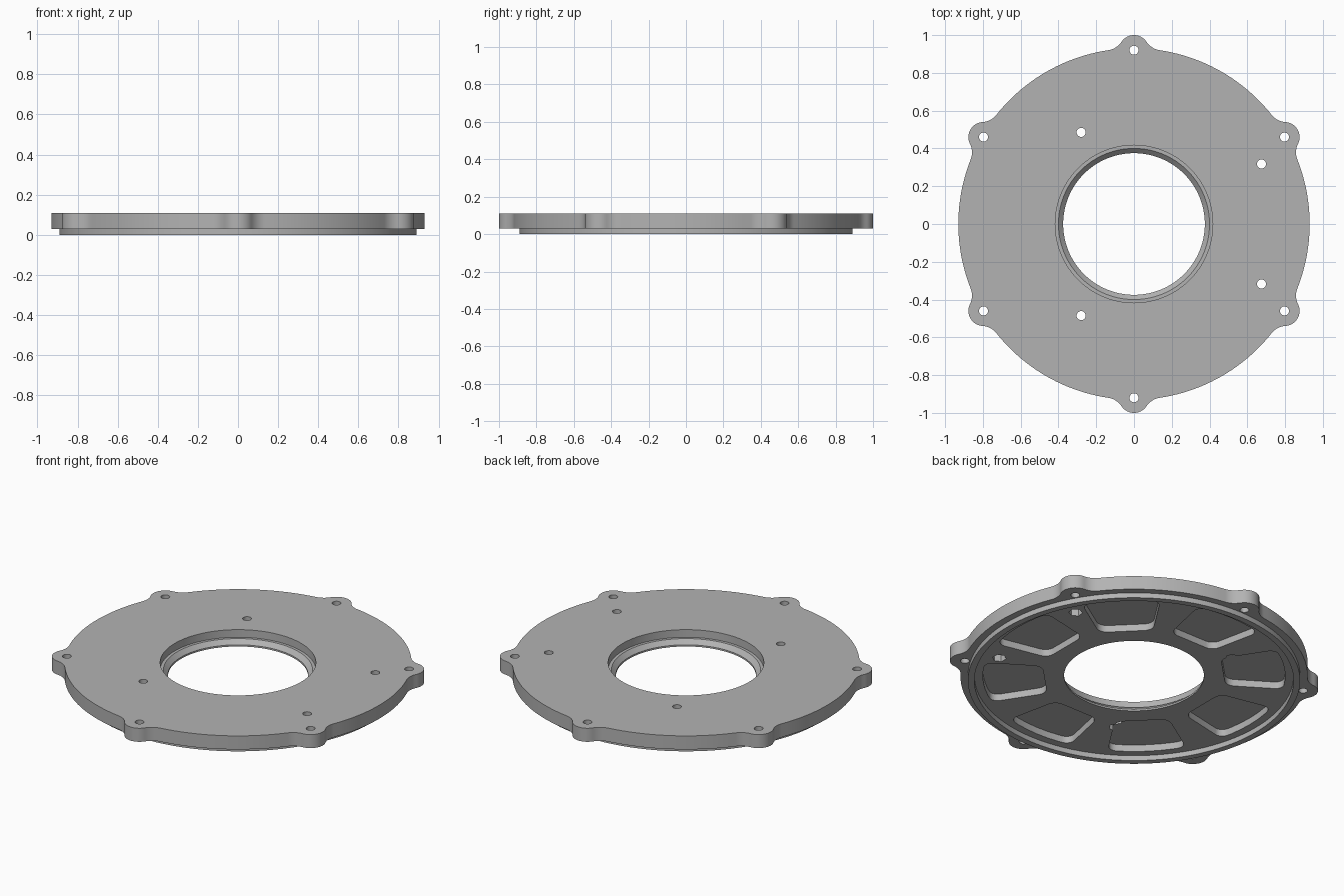
import bpy, bmesh
from math import sin, cos, pi, acos, atan2, hypot, radians

cube = bpy.data.objects.get("Cube")
if cube:
    bpy.data.objects.remove(cube)

Z_MID, Z_TOP = 0.03, 0.11

metal = bpy.data.materials.new("grey_metal")
metal.use_nodes = True
colour = (0.45, 0.45, 0.45, 1)
metal.diffuse_color = colour
metal.node_tree.nodes["Principled BSDF"].inputs["Base Color"].default_value = colour


def polar(r, a, cx=0, cy=0):
    return (cx + r * cos(a), cy + r * sin(a))


def prism(bm, pts, z0, z1, bevel=0, corners=()):
    """Extrude a 2D outline; optionally round chosen upright edges."""
    verts = [bm.verts.new((x, y, z0)) for x, y in pts]
    face = bm.faces.new(verts)
    ext = bmesh.ops.extrude_face_region(bm, geom=[face])["geom"]
    top = [g for g in ext if isinstance(g, bmesh.types.BMVert)]
    bmesh.ops.translate(bm, verts=top, vec=(0, 0, z1 - z0))
    if bevel:
        edges = [e for i in corners for e in verts[i].link_edges
                 if abs(e.verts[0].co.z - e.verts[1].co.z) > 1e-4]
        bmesh.ops.bevel(bm, geom=edges, offset=bevel, segments=5,
                        profile=0.5, affect='EDGES')


def lathe(bm, profile, steps=128, closed=False):
    """Spin (radius, z) points about z; cap the ends when closed."""
    rings = [[bm.verts.new((*polar(r, 2 * pi * i / steps), z)) for i in range(steps)]
             for r, z in profile]
    for a, b in zip(rings, rings[1:]):
        for i in range(steps):
            j = (i + 1) % steps
            bm.faces.new((a[i], a[j], b[j], b[i]))
    if closed:
        bm.faces.new(rings[0])
        bm.faces.new(rings[-1])


def finish(bm, name):
    bmesh.ops.recalc_face_normals(bm, faces=bm.faces)
    mesh = bpy.data.meshes.new(name)
    bm.to_mesh(mesh)
    bm.free()
    mesh.materials.append(metal)
    obj = bpy.data.objects.new(name, mesh)
    bpy.context.collection.objects.link(obj)
    return obj


def activate(obj):
    bpy.ops.object.select_all(action='DESELECT')
    obj.select_set(True)
    bpy.context.view_layer.objects.active = obj


def plate_outline(R=0.93, ear_at=0.92, ear_r=0.08, fillet=0.1):
    """Disc with six round ears blended in by concave fillets."""
    d1, d2 = R + fillet, ear_r + fillet
    a = acos((d1 * d1 + ear_at ** 2 - d2 * d2) / (2 * d1 * ear_at))
    fx, fy = polar(d1, a)
    to_ear = atan2(-fy, ear_at - fx)
    ear_start = to_ear + pi
    half = []
    for i in range(9):      # ear tip to fillet
        half.append(polar(ear_r, ear_start * i / 8, ear_at))
    start, end = to_ear, a - pi
    for i in range(1, 9):   # fillet to disc
        half.append(polar(fillet, start + (end - start) * i / 8, fx, fy))
    for i in range(1, 12):  # disc to halfway between ears
        half.append(polar(R, a + (pi / 6 - a) * i / 11))
    sector = [(x, -y) for x, y in reversed(half[1:-1])] + half
    out = []
    for k in range(6):
        t = radians(30 + 60 * k)
        out += [(x * cos(t) - y * sin(t), x * sin(t) + y * cos(t)) for x, y in sector]
    return out


# Main plate
bm = bmesh.new()
prism(bm, plate_outline(), Z_MID, Z_TOP)
plate = finish(bm, "flange_plate")

# Stepped, tapered centre bore
bm = bmesh.new()
lathe(bm, [(0.375, 0), (0.375, 0.04), (0.4, 0.065), (0.417, 0.065), (0.417, 0.15)],
      closed=True)
bore = finish(bm, "bore_cutter")

# Eight lightening pockets in the underside
bm = bmesh.new()
arc = [polar(0.81, radians(-15 + 5 * i)) for i in range(7)]
shape = [(0.48, 0.145), (0.48, -0.145)] + arc
for k in range(8):
    t = k * pi / 4
    pts = [(x * cos(t) - y * sin(t), x * sin(t) + y * cos(t)) for x, y in shape]
    prism(bm, pts, -0.05, 0.07, 0.045, (0, 1, 2, 8))
pockets = finish(bm, "pocket_cutter")

# Ear holes and inner screw holes
screws = [(-0.28, 0.485), (-0.28, -0.485), (0.675, 0.318), (0.675, -0.318)]
ears = [polar(0.92, radians(30 + 60 * k)) for k in range(6)]
bm = bmesh.new()
for x, y in screws + ears:
    prism(bm, [polar(0.024, 2 * pi * i / 24, x, y) for i in range(24)], -0.1, 0.2)
holes = finish(bm, "hole_cutter")

# Hexagonal nut recesses under the inner screw holes
bm = bmesh.new()
for x, y in screws:
    t = atan2(y, x)
    prism(bm, [polar(0.038, t + pi / 3 * i, x, y) for i in range(6)], -0.05, 0.085)
nuts = finish(bm, "nut_recess_cutter")

activate(plate)
for cutter in (bore, pockets, nuts, holes):
    cutter.hide_render = True
    mod = plate.modifiers.new(cutter.name, 'BOOLEAN')
    mod.operation = 'DIFFERENCE'
    mod.solver = 'EXACT'
    mod.object = cutter
    bpy.ops.object.modifier_apply(modifier=mod.name)
for cutter in (bore, pockets, nuts, holes):
    bpy.data.objects.remove(cutter)

# Locating lip around the underside
bm = bmesh.new()
lathe(bm, [(0.89, Z_MID), (0.89, 0), (0.855, 0), (0.855, Z_MID), (0.89, Z_MID)])
bmesh.ops.remove_doubles(bm, verts=bm.verts, dist=1e-5)
lip = finish(bm, "locating_lip")

for obj in (plate, lip):
    activate(obj)
    bpy.ops.object.shade_smooth_by_angle(angle=radians(30))
